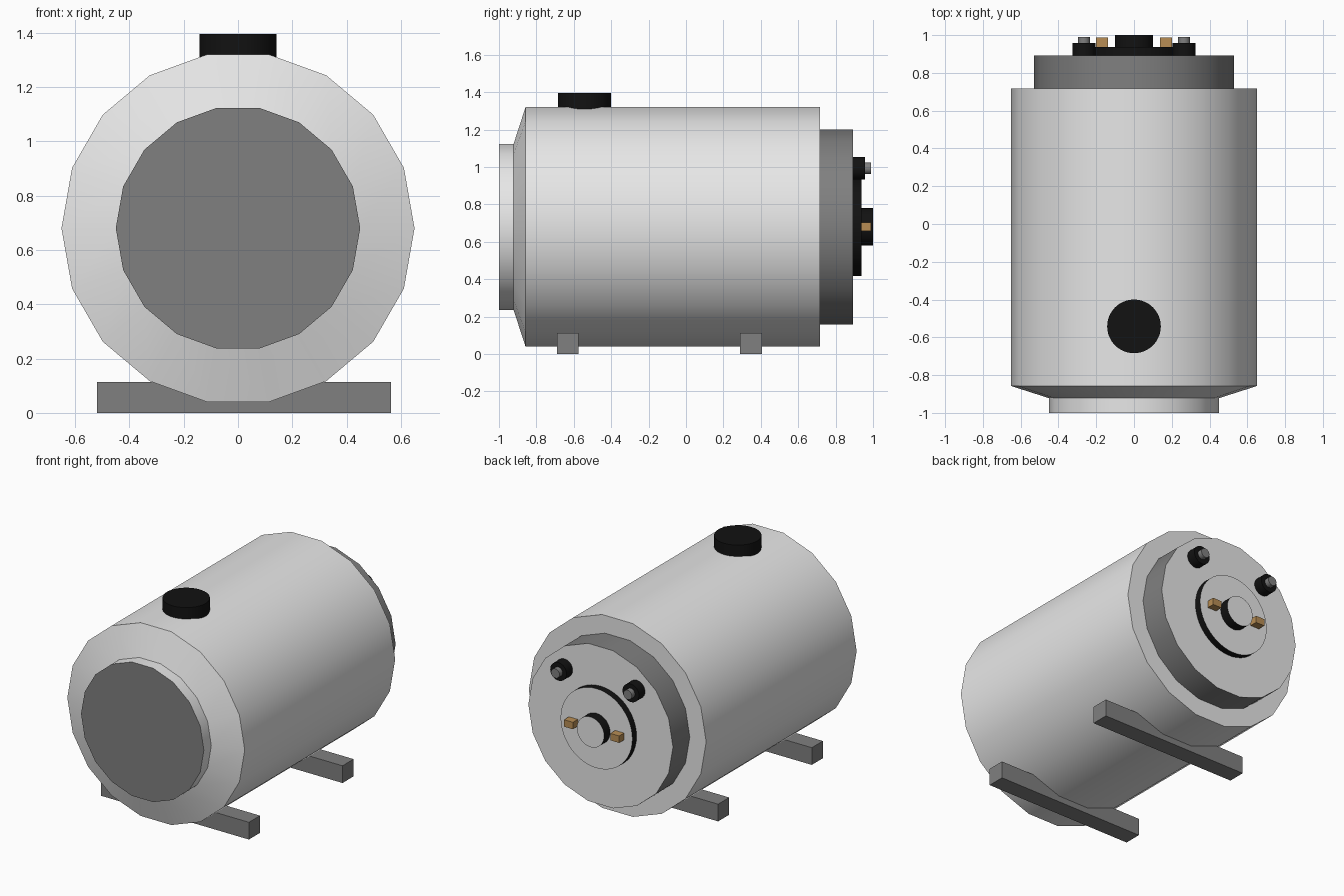
import bpy, bmesh, math
from mathutils import Matrix, Vector

if "Cube" in bpy.data.objects:
    bpy.data.objects.remove(bpy.data.objects["Cube"])


def material(name, rgb):
    m = bpy.data.materials.new(name)
    m.diffuse_color = (*rgb, 1)
    m.use_nodes = True
    m.node_tree.nodes["Principled BSDF"].inputs["Base Color"].default_value = m.diffuse_color
    return m


LIGHT = material("light_grey", (0.8, 0.8, 0.8))
DARK = material("mid_grey", (0.215, 0.215, 0.215))
BLACK = material("black", (0.006, 0.006, 0.006))
BRASS = material("brass", (0.48, 0.27, 0.09))
AXIS = 0.68  # height of the tank's centre line


def finish(bm, name, mats):
    bmesh.ops.recalc_face_normals(bm, faces=bm.faces)
    mesh = bpy.data.meshes.new(name)
    bm.to_mesh(mesh)
    bm.free()
    for m in mats:
        mesh.materials.append(m)
    ob = bpy.data.objects.new(name, mesh)
    bpy.context.collection.objects.link(ob)
    bpy.ops.object.select_all(action='DESELECT')
    ob.select_set(True)
    bpy.context.view_layer.objects.active = ob
    bpy.ops.object.shade_smooth_by_angle(angle=math.radians(30))
    return ob


def turned(name, profile, sides, origin, side, start_cap, end_cap, along='Y', inset=None):
    """Turn a (radius, distance) profile about an axis; caps get their own colour."""
    bm = bmesh.new()
    rings = []
    for r, d in profile:
        ring = []
        for i in range(sides):
            a = 2 * math.pi * i / sides
            u, v = r * math.cos(a), r * math.sin(a)
            p = (u, d, v) if along == 'Y' else (u, v, d)
            ring.append(bm.verts.new(Vector(p) + Vector(origin)))
        rings.append(ring)
    for a, b in zip(rings, rings[1:]):
        for i in range(sides):
            j = (i + 1) % sides
            bm.faces.new((a[i], a[j], b[j], b[i]))
    bm.faces.new(rings[0]).material_index = 1
    end = bm.faces.new(rings[-1])
    end.material_index = 2
    if inset:  # painted centre disc in the end cap
        bmesh.ops.inset_region(bm, faces=[end], thickness=inset)
        end.material_index = 0
    return finish(bm, name, [side, start_cap, end_cap])


def box(name, lo, hi, mat):
    bm = bmesh.new()
    lo, hi = Vector(lo), Vector(hi)
    bmesh.ops.create_cube(bm, size=1, matrix=Matrix.Translation((lo + hi) / 2)
                          @ Matrix.Diagonal((*(hi - lo), 1)))
    return finish(bm, name, [mat])


# tank shell with tapered shoulder and front neck
turned("tank_shell", [(0.45, -1), (0.45, -0.922), (0.65, -0.858), (0.65, 0.717)],
       18, (0, 0, AXIS), LIGHT, DARK, LIGHT)
# stepped rear head, flange plate and hub
turned("rear_head", [(0.53, 0.70), (0.53, 0.893)], 18, (0, 0, AXIS), DARK, DARK, LIGHT)
turned("rear_flange", [(0.263, 0.88), (0.263, 0.937)], 48, (0, 0, AXIS), BLACK, BLACK, LIGHT)
turned("rear_hub", [(0.1, 0.92), (0.1, 1.0)], 40, (0, 0, AXIS), BLACK, BLACK, LIGHT)

# paired fittings on the rear head
for label, s in (("left", -1), ("right", 1)):
    spot = (s * 0.265, 0, 0.993)
    turned(label + "_port", [(0.06, 0.88), (0.06, 0.957)], 32, spot, BLACK, BLACK, BLACK)
    turned(label + "_port_stem", [(0.031, 0.94), (0.031, 0.99)], 24, spot, DARK, DARK, DARK)
    x = sorted((s * 0.137, s * 0.202))
    box(label + "_brass_terminal", (x[0], 0.92, 0.657), (x[1], 0.988, 0.703), BRASS)

# filler collar on top with a dark opening
turned("filler_collar", [(0.142, 1.25), (0.142, 1.395)], 48, (0, -0.542, 0),
       BLACK, BLACK, LIGHT, along='Z', inset=0.076)

# support bars
for label, y in (("front", -0.632), ("rear", 0.348)):
    box(label + "_support_bar", (-0.52, y - 0.058, 0), (0.563, y + 0.058, 0.114), DARK)
